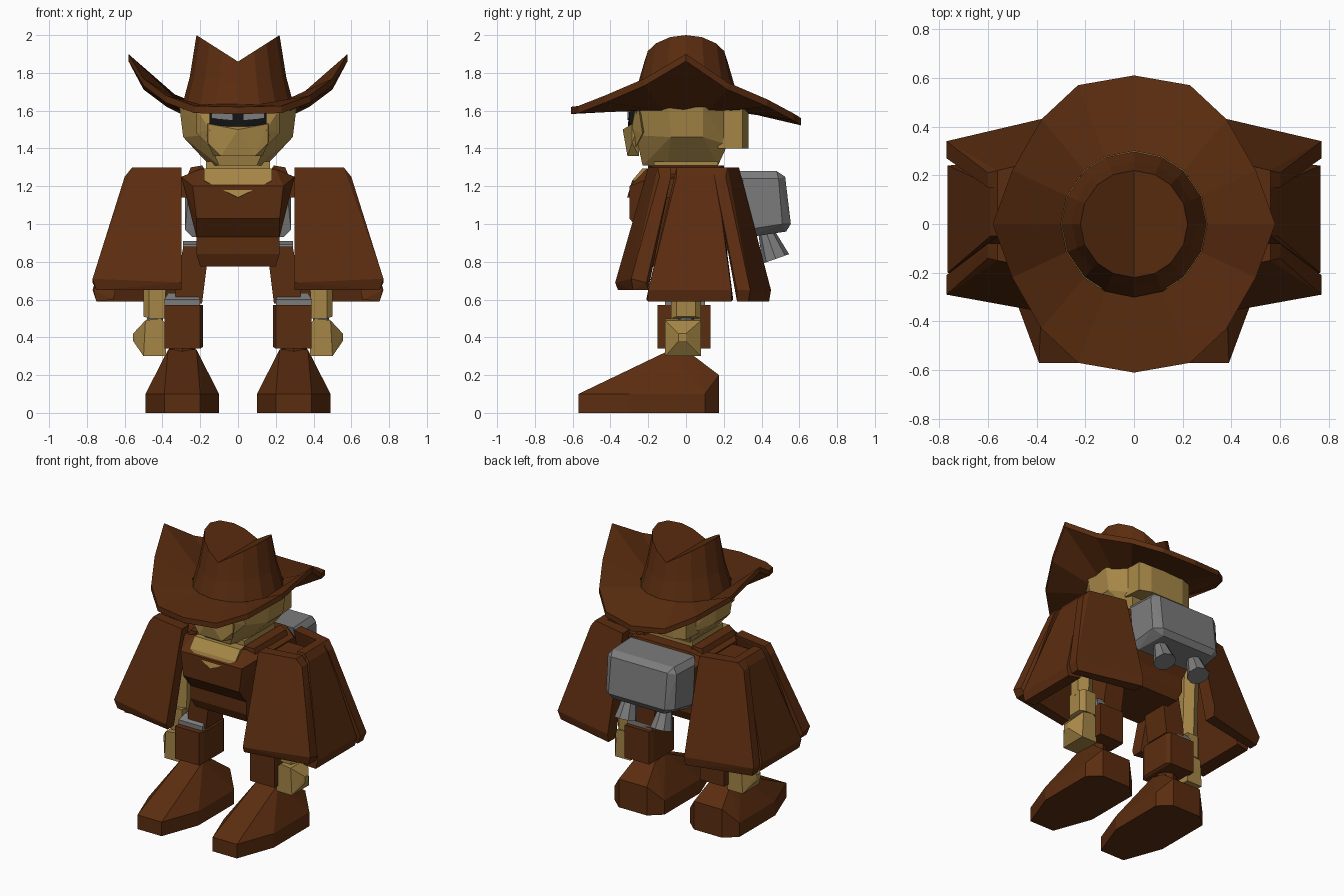
import bpy, bmesh
from mathutils import Vector

cube = bpy.data.objects.get("Cube")
if cube:
    bpy.data.objects.remove(cube, do_unlink=True)


def material(name, r, g, b):
    m = bpy.data.materials.new(name)
    m.use_nodes = True
    m.diffuse_color = (r, g, b, 1)
    m.node_tree.nodes["Principled BSDF"].inputs["Base Color"].default_value = (r, g, b, 1)
    return m


BROWN = material("leather brown", .105, .026, .005)
TAN = material("tan skin", .38, .24, .062)
GREY = material("metal grey", .2, .2, .2)
BLACK = material("visor black", .006, .006, .007)


def finish(name, bm, mat):
    bmesh.ops.recalc_face_normals(bm, faces=bm.faces)
    me = bpy.data.meshes.new(name)
    bm.to_mesh(me)
    bm.free()
    me.materials.append(mat)
    ob = bpy.data.objects.new(name, me)
    bpy.context.collection.objects.link(ob)
    return ob


def hull(name, points, mat):
    """Faceted solid wrapped around a few corner points."""
    bm = bmesh.new()
    for p in points:
        bm.verts.new(p)
    out = bmesh.ops.convex_hull(bm, input=bm.verts)
    loose = {g for g in out["geom_interior"] + out["geom_unused"]
             if isinstance(g, bmesh.types.BMVert)}
    bmesh.ops.delete(bm, geom=list(loose), context='VERTS')
    bmesh.ops.dissolve_limit(bm, angle_limit=.02, verts=bm.verts, edges=bm.edges)
    return finish(name, bm, mat)


def both(points):
    """Add the mirrored twin of each point."""
    return [(s * x, y, z) for x, y, z in points for s in (1, -1)]


def pair(name, points, mat):
    """One solid on each side of the body."""
    for side, s in (("left", 1), ("right", -1)):
        hull(side + "_" + name, [(s * x, y, z) for x, y, z in points], mat)


def box(x0, x1, y0, y1, z0, z1):
    return [(x, y, z) for x in (x0, x1) for y in (y0, y1) for z in (z0, z1)]


def rod(name, a, b, ra, rb, mat, sides=8):
    """Tapered cylinder between two points, on both sides."""
    for side, s in (("left", 1), ("right", -1)):
        p, q = Vector((s * a[0], a[1], a[2])), Vector((s * b[0], b[1], b[2]))
        bm = bmesh.new()
        bmesh.ops.create_cone(bm, cap_ends=True, segments=sides, radius1=ra,
                              radius2=rb, depth=(q - p).length)
        turn = (q - p).to_track_quat('Z', 'Y').to_matrix().to_4x4()
        bmesh.ops.transform(bm, matrix=turn, verts=bm.verts)
        bmesh.ops.translate(bm, vec=(p + q) / 2, verts=bm.verts)
        finish(side + "_" + name, bm, mat)


# Hat: sixteen-sided brim with raised sides, and a crown with a crease
RIM_X = [.58, .5, .38, .23, 0]
RIM_Y = [0, .22, .43, .57, .61]
RIM_FRONT = [1.9, 1.77, 1.68, 1.625, 1.62]
RIM_BACK = [1.9, 1.75, 1.66, 1.585, 1.56]


def quarter(i):
    """Step within a quarter turn, and the signs of x and y."""
    i %= 16
    k = i % 8
    k = k if k <= 4 else 8 - k
    return k, (1 if i < 4 or i > 12 else -1), (1 if i <= 8 else -1)


def ring(bm, at):
    return [bm.verts.new(at(*quarter(i))) for i in range(16)]


def rim(drop):
    def at(k, sx, sy):
        z = RIM_BACK[k] if sy > 0 else RIM_FRONT[k]
        return sx * RIM_X[k], sy * RIM_Y[k], z - drop
    return at


def circle(r, low, rise=0):
    def at(k, sx, sy):
        x, y = RIM_X[k] / .58 * r, RIM_Y[k] / .61 * r
        d = Vector((x, y)).normalized() * r
        return sx * d.x, sy * d.y, low + rise * d.x / r
    return at


def bridge(bm, rings):
    for a, b in zip(rings, rings[1:]):
        for i in range(16):
            j = (i + 1) % 16
            bm.faces.new((a[i], a[j], b[j], b[i]))


bm = bmesh.new()
rings = [ring(bm, f) for f in (circle(.3, 1.635), rim(0), rim(.038), circle(.3, 1.6))]
bridge(bm, rings + rings[:1])
finish("hat_brim", bm, BROWN)

bm = bmesh.new()
rings = [ring(bm, f) for f in (circle(.3, 1.61), circle(.255, 1.74, .04),
                               circle(.22, 1.86, .14))]
bridge(bm, rings)
top = rings[-1]
bm.faces.new(rings[0])
bm.faces.new(top[4:13])
bm.faces.new(top[12:] + top[:5])
finish("hat_crown", bm, BROWN)

# Head
hull("head", both([(.19, -.265, 1.62), (.31, -.09, 1.62), (.31, .09, 1.62), (.2, .22, 1.62),
                   (.17, -.265, 1.47), (.29, -.08, 1.46), (.29, .09, 1.46), (.2, .22, 1.42),
                   (.1, -.23, 1.31), (.15, -.1, 1.31), (.15, .17, 1.31)]), TAN)
hull("head_back", both([(.22, .17, 1.62), (.22, .17, 1.4), (.21, .3, 1.4), (.21, .3, 1.62),
                        (.13, .33, 1.4), (.13, .33, 1.6)]), TAN)
hull("muzzle", [(0, -.335, 1.5)] + both([(.16, -.285, 1.53), (.17, -.24, 1.55),
     (.16, -.285, 1.43), (.09, -.31, 1.36), (.13, -.25, 1.36)]), TAN)
pair("cheek", [(.15, -.27, 1.6), (.22, -.25, 1.61), (.15, -.29, 1.5), (.22, -.23, 1.48),
               (.14, -.27, 1.4), (.15, -.2, 1.5)], TAN)
hull("visor", [(0, -.31, 1.5), (0, -.26, 1.5)] + both(
    [(.15, y, z) for y in (-.3, -.26) for z in (1.53, 1.6)]), BLACK)
pair("eye", [(x, y, z) for y in (-.31, -.302)
             for x, z in ((.03, 1.55), (.03, 1.585), (.14, 1.56), (.14, 1.595))], GREY)

# Torso
hull("chest", both([(.2, -.21, 1.29), (.2, .25, 1.29), (.3, -.17, 1.25), (.3, .2, 1.25),
                    (.24, -.3, 1.2), (.22, -.3, 1.03), (.26, .28, 1.2), (.24, .28, 1.03),
                    (.22, -.22, .93), (.22, .22, .93)]), BROWN)
hull("waist", both([(.22, y, .93) for y in (-.22, .22)] + [(.22, y, .84) for y in (-.22, .22)]
                   + [(.2, y, .775) for y in (-.19, .19)]), BROWN)
hull("neck", both(box(.05, .17, -.17, .17, 1.25, 1.33)), TAN)
hull("collar", [(0, -.312, 1.14), (0, -.29, 1.14)] + both(
    [(.18, -.23, 1.295), (.18, -.285, 1.23), (.18, -.1, 1.295), (.16, -.1, 1.2)]), TAN)
pair("shoulder", box(.22, .5, -.1, .14, 1.14, 1.24), BROWN)
pair("collar_tab", [(.17, -.2, 1.28), (.19, -.2, 1.31), (.27, -.18, 1.25), (.25, -.18, 1.3),
                    (.17, .2, 1.28), (.19, .2, 1.31), (.27, .18, 1.25), (.25, .18, 1.3)], BROWN)

# Cloak panels over each arm: front, side and back
pair("front_panel", [
    (.3, -.2, 1.3), (.3, -.12, 1.3), (.56, -.15, 1.3), (.56, -.08, 1.3),
    (.6, -.14, 1.25), (.6, -.08, 1.25), (.3, -.375, .69), (.3, -.36, .65), (.3, -.29, .65),
    (.77, -.29, .71), (.75, -.28, .65), (.77, -.21, .69), (.75, -.2, .65)], BROWN)
pair("back_panel", [
    (.3, .28, 1.3), (.3, .2, 1.3), (.56, .22, 1.3), (.56, .15, 1.3),
    (.6, .21, 1.25), (.6, .15, 1.25), (.3, .45, .65), (.3, .44, .59), (.3, .36, .59),
    (.77, .34, .65), (.75, .33, .59), (.77, .27, .65), (.75, .27, .59)], BROWN)
pair("side_panel", [
    (.5, -.05, 1.3), (.5, .16, 1.3), (.56, -.05, 1.3), (.56, .16, 1.3),
    (.59, -.05, 1.25), (.59, .16, 1.25), (.66, -.21, .6), (.66, .25, .6),
    (.75, -.2, .59), (.75, .24, .59), (.765, -.2, .65), (.765, .24, .65)], BROWN)

# Arms and hands
rod("upper_arm", (.44, .02, 1.2), (.44, 0, .64), .07, .07, TAN, 6)
pair("forearm", box(.385, .47, -.08, .08, .5, .66) + box(.47, .5, -.05, .05, .51, .66), TAN)
rod("wrist", (.44, 0, .47), (.44, 0, .535), .045, .04, GREY)
pair("hand", [(x, y, z) for y in (-.11, .08) for x, z in
              ((.38, .3), (.5, .3), (.38, .47), (.41, .5), (.49, .49))]
     + box(.545, .555, -.04, 0, .38, .42), TAN)

# Legs
pair("thigh", box(.16, .29, -.09, .1, .82, .88) + box(.19, .33, -.09, .1, .58, .66), BROWN)
rod("hip_joint", (.14, 0, .85), (.29, 0, .85), .06, .06, GREY)
pair("shin", box(.2, .39, -.15, .13, .34, .57) + box(.185, .2, -.11, .1, .35, .57), BROWN)
pair("knee_plate", box(.2, .39, -.11, .1, .57, .6) + box(.22, .37, -.06, .08, .6, .635), GREY)
rod("ankle", (.295, -.03, .3), (.295, -.03, .36), .07, .07, BROWN)

# Boots
pair("boot", [(.295 + s * x, y, z) for s in (1, -1) for x, y, z in (
    (.095, -.57, 0), (.095, -.57, .1), (.195, -.3, 0), (.195, -.3, .1),
    (.195, .1, 0), (.195, .1, .1), (.11, .175, 0), (.11, .175, .2),
    (.08, -.12, .285), (.075, -.08, .335), (.075, .03, .31))], BROWN)

# Backpack with two nozzles
hull("backpack", both([(.25, .26, 1.28), (.24, .48, 1.28), (.28, .3, 1.24), (.27, .49, 1.24),
                       (.22, .525, 1.25), (.22, .555, 1.0), (.27, .51, 1.0), (.28, .32, .97),
                       (.2, .53, .96), (.24, .33, .93)]), GREY)
rod("nozzle", (.14, .42, .97), (.14, .475, .815), .04, .075, GREY)
